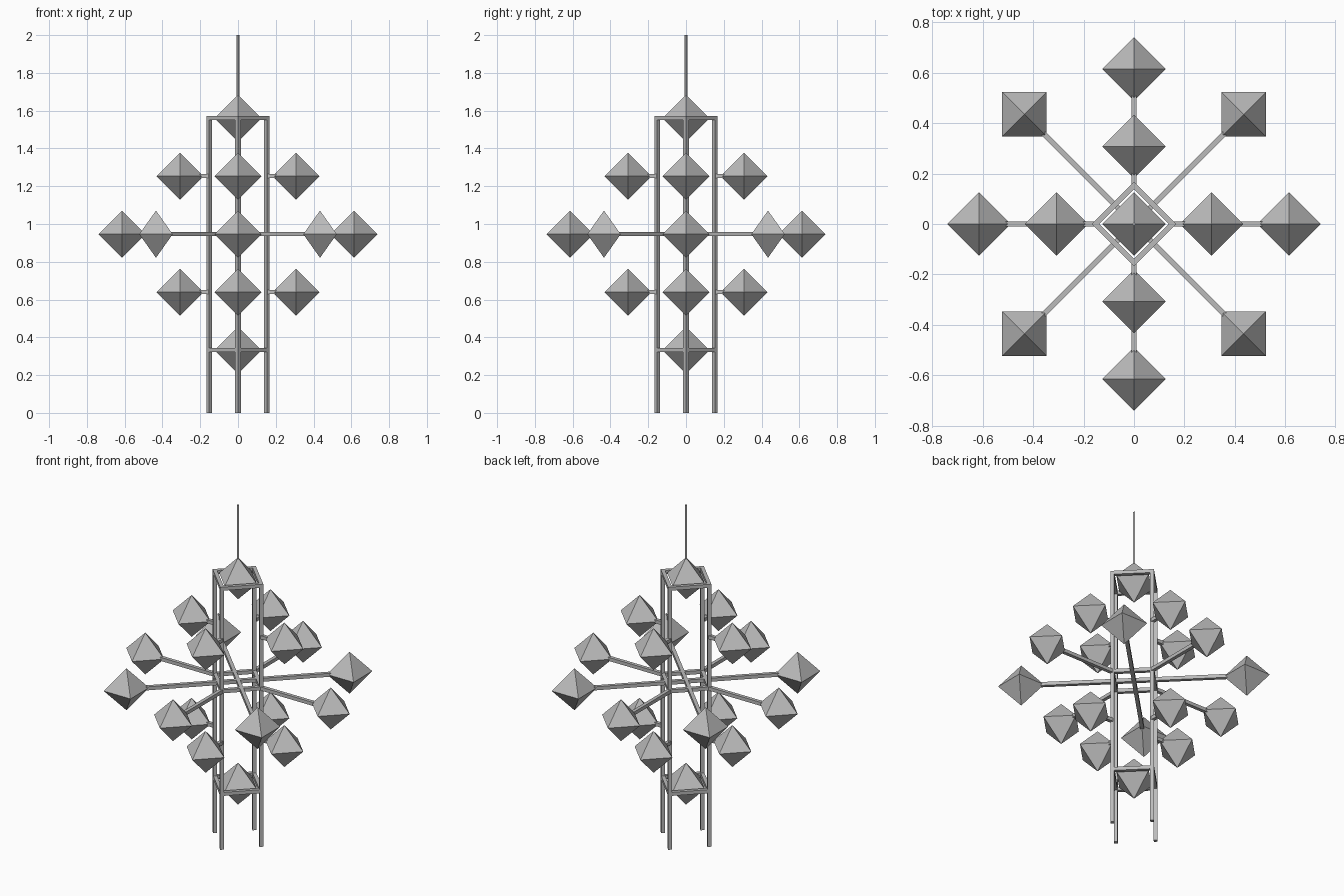
import bpy, math
from mathutils import Vector

if "Cube" in bpy.data.objects:
    bpy.data.objects.remove(bpy.data.objects["Cube"])

S = 0.307          # lattice spacing
MID = 0.946        # height of the middle level
R = 0.125          # octahedron radius
LEG = 0.153        # leg distance from the centre

grey = bpy.data.materials.new("grey metal")
grey.diffuse_color = (0.5, 0.5, 0.5, 1)
grey.use_nodes = True
grey.node_tree.nodes["Principled BSDF"].inputs["Base Color"].default_value = grey.diffuse_color


def make(name, verts, faces):
    me = bpy.data.meshes.new(name)
    me.from_pydata(verts, [], faces)
    me.materials.append(grey)
    ob = bpy.data.objects.new(name, me)
    bpy.context.collection.objects.link(ob)
    return ob


def octahedron(name, x, y, z, turn=0.0):
    ring = [(x + R * math.cos(turn + i * math.pi / 2),
             y + R * math.sin(turn + i * math.pi / 2), z) for i in range(4)]
    faces = []
    for i in range(4):
        j = (i + 1) % 4
        faces += [(i, j, 4), (j, i, 5)]
    make(name, ring + [(x, y, z + R), (x, y, z - R)], faces)


def bar(name, a, b, w=0.021, diamond=False):
    """Square bar from a to b."""
    a, b = Vector(a), Vector(b)
    d = (b - a).normalized()
    if abs(d.z) > 0.9:
        u, v = Vector((1, 0, 0)), Vector((0, 1, 0))
    else:
        v = Vector((0, 0, 1))
        u = v.cross(d)
        u, v = u, d.cross(u)
    if diamond:
        u, v = (u + v).normalized(), (v - u).normalized()
    h = w / 2
    sec = [u * h + v * h, v * h - u * h, -u * h - v * h, u * h - v * h]
    if u.cross(v).dot(d) < 0:
        sec.reverse()
    verts = [a + s for s in sec] + [b + s for s in sec]
    faces = [(3, 2, 1, 0), (4, 5, 6, 7)]
    faces += [(i, (i + 1) % 4, 4 + (i + 1) % 4, 4 + i) for i in range(4)]
    make(name, verts, faces)


# octahedra on the central axis, and the antenna
octahedron("top_octahedron", 0, 0, MID + 2 * S)
octahedron("bottom_octahedron", 0, 0, MID - 2 * S)
bar("antenna", (0, 0, MID + 2 * S), (0, 0, 2), 0.011, True)

for i in range(4):
    c, s = round(math.cos(i * math.pi / 2)), round(math.sin(i * math.pi / 2))
    # legs
    bar("leg", (c * LEG, s * LEG, 0), (c * LEG, s * LEG, MID + 2 * S + 0.0105), 0.021, True)
    # square frames joining the legs
    for z in (MID - 2 * S, MID, MID + 2 * S):
        bar("frame_bar", (c * LEG, s * LEG, z), (-s * LEG, c * LEG, z))
    # arms and octahedra at three levels
    for z, r in ((MID - S, S), (MID, 2 * S), (MID + S, S)):
        bar("arm", (c * LEG, s * LEG, z), (c * r, s * r, z))
        octahedron("arm_octahedron", c * r, s * r, z)
    # diagonal octahedra on the middle level
    t = (i + 0.5) * math.pi / 2
    octahedron("diagonal_octahedron", 2 * S * math.cos(t), 2 * S * math.sin(t), MID, t)

# diagonal arms crossing through the middle
for k in (1, -1):
    q = 2 * S * math.sqrt(0.5)
    bar("diagonal_arm", (-q, -q * k, MID), (q, q * k, MID))
